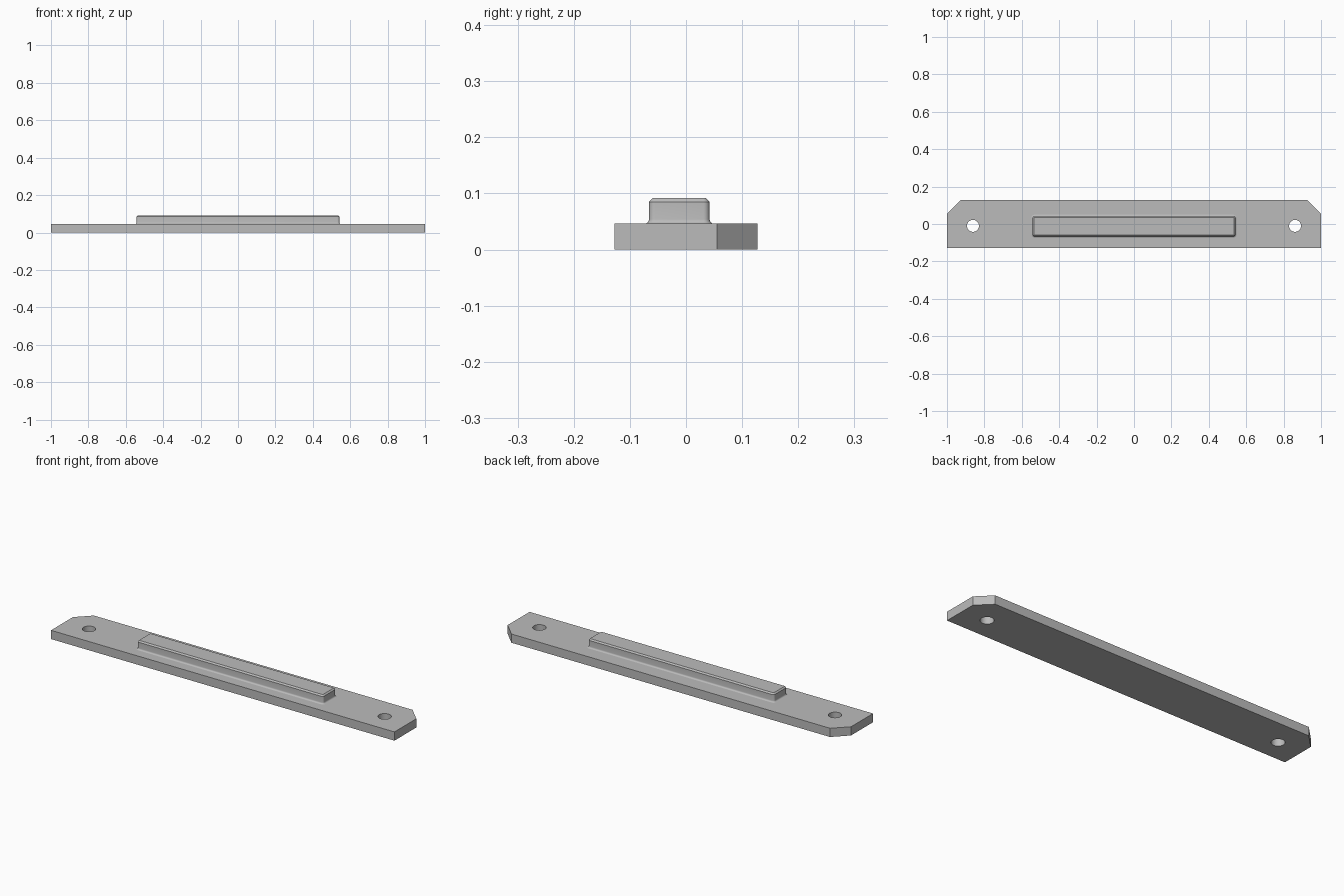
import bpy, bmesh, math

cube = bpy.data.objects.get("Cube")
if cube:
    bpy.data.objects.remove(cube, do_unlink=True)

grey = bpy.data.materials.new("satin_grey")
grey.use_nodes = True
colour = (0.5, 0.5, 0.5, 1)
grey.diffuse_color = colour
grey.node_tree.nodes["Principled BSDF"].inputs["Base Color"].default_value = colour

MID_Y = -0.012      # centre line of the rib and the holes
PLATE_TOP = 0.046


def loft(name, rings):
    """Solid from a stack of matching closed outlines."""
    bm = bmesh.new()
    loops = [[bm.verts.new(p) for p in ring] for ring in rings]
    n = len(loops[0])
    for low, high in zip(loops, loops[1:]):
        for i in range(n):
            j = (i + 1) % n
            bm.faces.new((low[i], low[j], high[j], high[i]))
    bm.faces.new(loops[0][::-1])
    bm.faces.new(loops[-1])
    mesh = bpy.data.meshes.new(name)
    bm.to_mesh(mesh)
    bm.free()
    obj = bpy.data.objects.new(name, mesh)
    bpy.context.collection.objects.link(obj)
    mesh.materials.append(grey)
    return obj


def rounded_rect(hx, hy, r, z, steps=6):
    points = []
    for k, (sx, sy) in enumerate([(1, 1), (-1, 1), (-1, -1), (1, -1)]):
        for s in range(steps + 1):
            a = math.pi / 2 * (k + s / steps)
            points.append((sx * (hx - r) + r * math.cos(a),
                           MID_Y + sy * (hy - r) + r * math.sin(a), z))
    return points


def smooth(obj):
    bpy.ops.object.select_all(action='DESELECT')
    obj.select_set(True)
    bpy.context.view_layer.objects.active = obj
    bpy.ops.object.shade_smooth_by_angle(angle=math.radians(30))


# Flat plate with the two rear corners cut off
outline = [(-1, -0.127), (1, -0.127), (1, 0.055), (0.928, 0.127),
           (-0.928, 0.127), (-1, 0.055)]
plate = loft("base_plate", [[(x, y, z) for x, y in outline] for z in (0, PLATE_TOP)])

# Screw holes through both ends
for side in (-1, 1):
    bpy.ops.mesh.primitive_cylinder_add(vertices=40, radius=0.032, depth=0.2,
                                        location=(side * 0.861, MID_Y + 0.002, 0))
    cutter = bpy.context.object
    cutter.name = "hole_cutter"
    cutter.hide_render = True
    cutter.data.materials.append(grey)
    cut = plate.modifiers.new("hole", 'BOOLEAN')
    cut.operation = 'DIFFERENCE'
    cut.solver = 'EXACT'
    cut.object = cutter
    bpy.context.view_layer.objects.active = plate
    bpy.ops.object.modifier_apply(modifier=cut.name)
    bpy.data.objects.remove(cutter, do_unlink=True)
smooth(plate)

# Raised rib: concave fillet at the foot, straight wall, chamfered top
HX, HY, R, FILLET, TOP, CHAMFER = 0.542, 0.054, 0.011, 0.008, 0.092, 0.007
rings = []
for s in range(5):
    a = math.pi / 2 * s / 4
    out = FILLET * (1 - math.sin(a))
    z = PLATE_TOP + FILLET * (1 - math.cos(a))
    rings.append(rounded_rect(HX + out, HY + out, R + out, z))
rings.append(rounded_rect(HX, HY, R, TOP - CHAMFER))
rings.append(rounded_rect(HX - CHAMFER, HY - CHAMFER, R - CHAMFER, TOP))
smooth(loft("raised_rib", rings))
